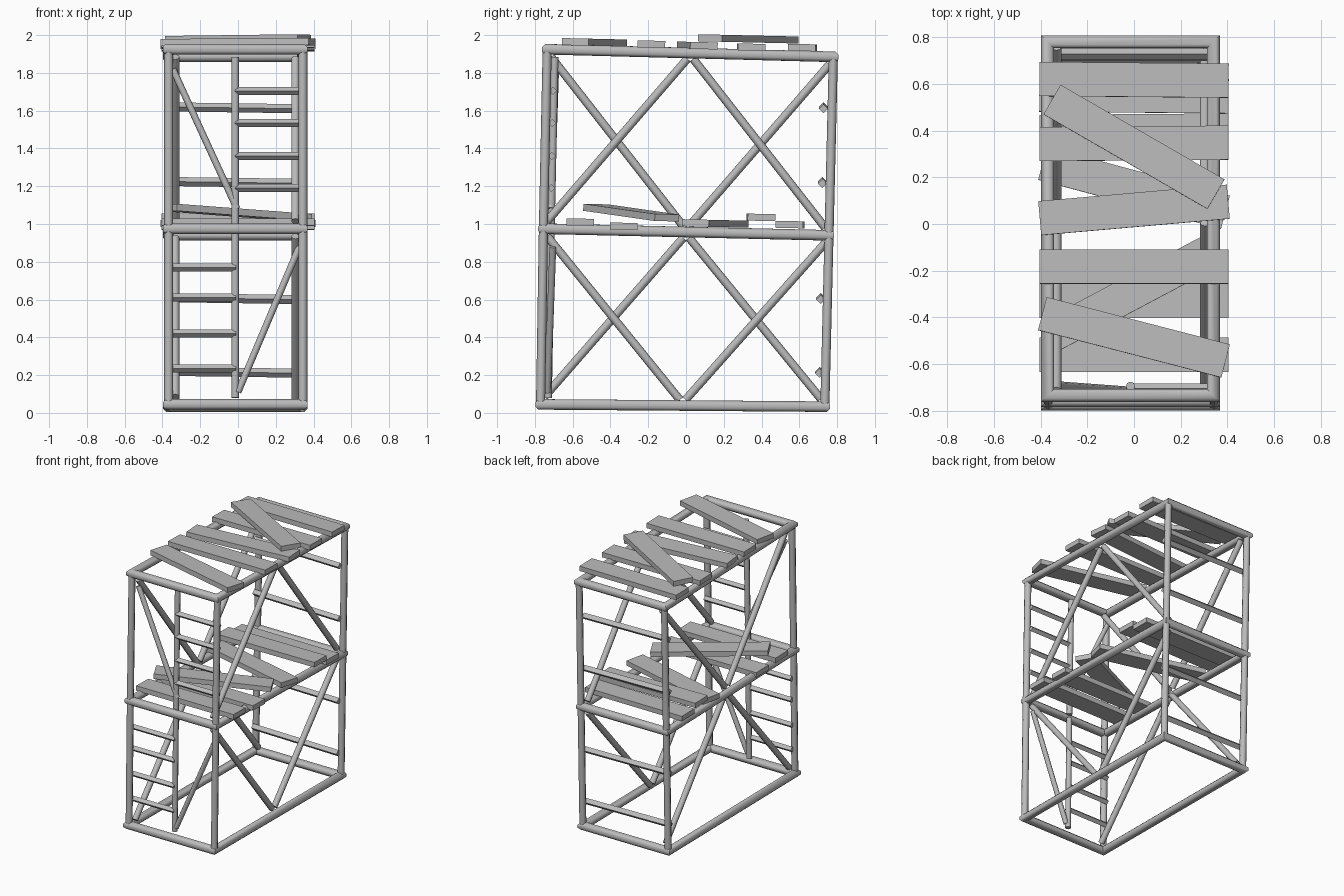
import bpy, bmesh
from math import cos, sin, pi, radians
from mathutils import Vector, Euler

if "Cube" in bpy.data.objects:
    bpy.data.objects.remove(bpy.data.objects["Cube"], do_unlink=True)

grey = bpy.data.materials.new("plain grey")
grey.use_nodes = True
COLOUR = (0.5, 0.5, 0.5, 1)
grey.diffuse_color = COLOUR
grey.node_tree.nodes["Principled BSDF"].inputs["Base Color"].default_value = COLOUR

LEFT, RIGHT = -0.37, 0.34            # x of the two sides
# Each frame: front y, back y, front z, back z (the tower leans slightly back)
FRAMES = [(-0.77, 0.735, 0.045, 0.033),
          (-0.755, 0.757, 0.975, 0.94),
          (-0.735, 0.78, 1.925, 1.885)]


def finish(name, bm, smooth=True):
    bmesh.ops.recalc_face_normals(bm, faces=bm.faces)
    mesh = bpy.data.meshes.new(name)
    bm.to_mesh(mesh)
    bm.free()
    mesh.materials.append(grey)
    obj = bpy.data.objects.new(name, mesh)
    bpy.context.collection.objects.link(obj)
    if smooth:
        bpy.ops.object.select_all(action='DESELECT')
        obj.select_set(True)
        bpy.context.view_layer.objects.active = obj
        bpy.ops.object.shade_smooth_by_angle(angle=radians(50))
    return obj


def tube(name, a, b, radius=0.022, sides=8):
    a, b = Vector(a), Vector(b)
    bm = bmesh.new()
    bmesh.ops.create_cone(bm, cap_ends=True, segments=sides, radius1=radius,
                          radius2=radius, depth=(b - a).length)
    obj = finish(name, bm)
    obj.location = (a + b) / 2
    obj.rotation_euler = (b - a).to_track_quat('Z', 'Y').to_euler()


def frame(name, y0, y1, z0, z1, radius=0.03, sides=8):
    # Rectangular ring of pipe with mitred corners
    bm = bmesh.new()
    rings = []
    for sx, sy in [(-1, -1), (1, -1), (1, 1), (-1, 1)]:
        x = RIGHT if sx > 0 else LEFT
        y, z = (y1, z1) if sy > 0 else (y0, z0)
        ring = []
        for i in range(sides):
            t = 2 * pi * (i + 0.5) / sides
            out = radius * cos(t)
            ring.append(bm.verts.new((x + sx * out, y + sy * out, z + radius * sin(t))))
        rings.append(ring)
    for k in range(4):
        r, s = rings[k], rings[(k + 1) % 4]
        for i in range(sides):
            j = (i + 1) % sides
            bm.faces.new((r[i], r[j], s[j], s[i]))
    finish(name, bm)


def plank(name, y, z, turn=0, tilt=0):
    bm = bmesh.new()
    bmesh.ops.create_cube(bm, size=1)
    bmesh.ops.scale(bm, vec=(0.81, 0.146, 0.037), verts=bm.verts)
    obj = finish(name, bm, smooth=False)
    spin = Euler((0, radians(tilt), radians(turn))).to_matrix()
    lean = Euler((radians(-1.3), 0, 0)).to_matrix()
    obj.rotation_euler = (lean @ spin).to_euler()
    obj.location = (0, y, z)


# Horizontal frames
for label, dims in zip(("bottom", "middle", "top"), FRAMES):
    frame(label + "_frame", *dims)

# Corner posts and side braces, storey by storey
for storey in (0, 1):
    low, high = FRAMES[storey], FRAMES[storey + 1]
    label = ("lower", "upper")[storey]
    for side, x in (("right", LEFT), ("left", RIGHT)):
        for end, k in (("front", 0), ("back", 1)):
            tube(f"{label}_{end}_{side}_post", (x + 0.003, low[k], low[k + 2]),
                 (x + 0.003, high[k], high[k + 2]), 0.024)
        # Braces meet at mid-length, at the top or the bottom in alternation
        inner = x + (0.038 if x < 0 else -0.036)
        peak = (side == "left") == (storey == 1)
        hub, far = (high, low) if peak else (low, high)
        sign = 1 if peak else -1
        for end, k, way in (("front", 0, -1), ("back", 1, 1)):
            hub_y = (hub[0] + hub[1]) / 2 + 0.015 * way
            hub_z = (hub[2] + hub[3]) / 2 - 0.03 * sign
            tube(f"{label}_{side}_{end}_brace", (inner, hub_y, hub_z),
                 (inner, far[k] - 0.02 * way, far[k + 2] + 0.04 * sign))

# Ladder uprights in the front
tube("lower_ladder_upright", (-0.015, -0.73, 0.08), (-0.015, -0.715, 0.95), 0.02)
tube("upper_ladder_upright", (-0.015, -0.715, 0.98), (-0.015, -0.695, 1.885), 0.02)

# Front diagonals beside the ladders
tube("lower_front_diagonal", (0, -0.733, 0.11), (0.325, -0.705, 0.88), 0.018)
tube("upper_front_diagonal", (-0.345, -0.69, 1.82), (-0.005, -0.715, 1.08), 0.018)

# Ladder rungs
for z in (0.235, 0.42, 0.61, 0.77):
    tube("lower_rung", (LEFT, -0.74 + 0.016 * z, z), (-0.01, -0.74 + 0.016 * z, z), 0.021, 4)
for z in (1.19, 1.36, 1.535, 1.705):
    tube("upper_rung", (-0.015, -0.735 + 0.018 * z, z), (RIGHT, -0.735 + 0.018 * z, z), 0.021, 4)

# Back crossbars
for z in (0.215, 0.605, 1.22, 1.615):
    tube("back_crossbar", (LEFT, 0.705 + 0.014 * z, z + 0.005),
         (RIGHT, 0.705 + 0.014 * z, z - 0.005), 0.024, 4)

# Deck planks: y, z, turn, tilt
TOP_DECK = [(0.617, 1.934, -0.5), (0.33, 1.98, -30), (0.345, 1.936, 0.4),
            (0.06, 1.945, 5), (-0.183, 1.952, 0), (-0.485, 1.962, -14.5)]
MIDDLE_DECK = [(0.55, 0.997, -0.5), (0.397, 1.035, 0.4), (0.155, 1.003, -15),
               (-0.29, 1.06, 28, 3.2), (-0.33, 0.988, 0), (-0.56, 1.01, 0)]
for spec in TOP_DECK:
    plank("top_plank", *spec)
for spec in MIDDLE_DECK:
    plank("middle_plank", *spec)
